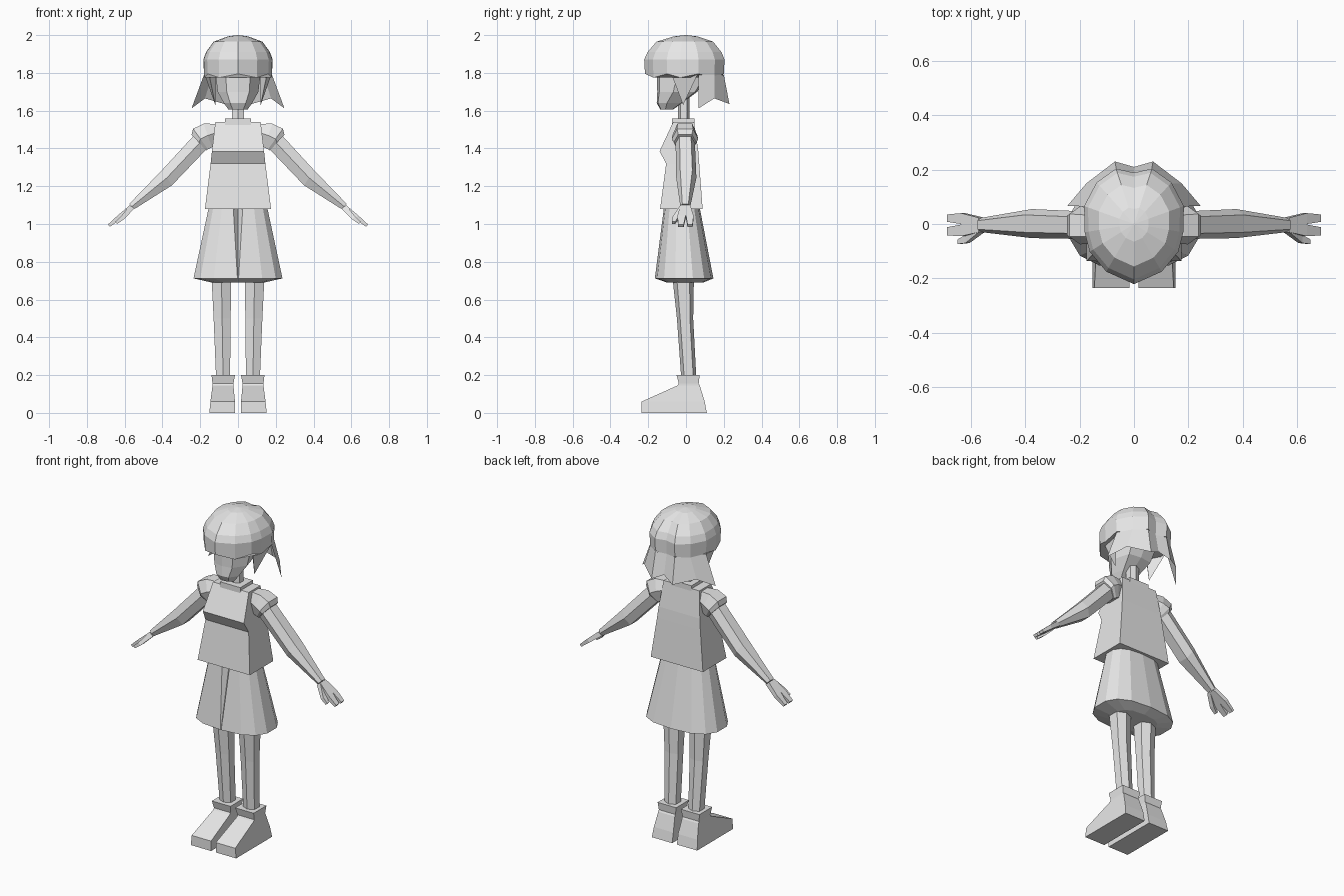
import bpy, bmesh, math

if "Cube" in bpy.data.objects:
    bpy.data.objects.remove(bpy.data.objects["Cube"])

grey = bpy.data.materials.new("light_grey")
grey.use_nodes = True
colour = (0.8, 0.8, 0.8, 1)
grey.diffuse_color = colour
grey.node_tree.nodes["Principled BSDF"].inputs["Base Color"].default_value = colour


def finish(name, bm, mirror=False):
    """Turn a bmesh into a flat shaded object, optionally mirrored across x."""
    bmesh.ops.recalc_face_normals(bm, faces=bm.faces[:])
    mesh = bpy.data.meshes.new(name)
    bm.to_mesh(mesh)
    bm.free()
    mesh.materials.append(grey)
    obj = bpy.data.objects.new(name, mesh)
    bpy.context.collection.objects.link(obj)
    if mirror:
        modifier = obj.modifiers.new("Mirror", "MIRROR")
        modifier.use_mirror_merge = False
    return obj


def loft(name, rings, mirror=False):
    """Skin a stack of equal rings and close both ends."""
    bm = bmesh.new()
    loops = [[bm.verts.new(p) for p in ring] for ring in rings]
    for low, high in zip(loops, loops[1:]):
        for i in range(len(low)):
            j = (i + 1) % len(low)
            bm.faces.new((low[i], low[j], high[j], high[i]))
    bm.faces.new(loops[0])
    bm.faces.new(loops[-1])
    return finish(name, bm, mirror)


def symmetric(half):
    """Complete a ring given from front centre to back centre."""
    return half + [(-x, y, z) for x, y, z in half[-2:0:-1]]


BOX = [(0, 0), (1, 0), (1, 1), (0, 1)]
HEX = [(0.5, 0), (0.95, 0.2), (0.95, 0.8), (0.5, 1), (0.05, 0.8), (0.05, 0.2)]


def section(a, b, front, back, shape=HEX):
    """Cross-section between two (x, z) points, spanning front to back in y."""
    return [(a[0] + (b[0] - a[0]) * s, front + (back - front) * t,
             a[1] + (b[1] - a[1]) * s) for s, t in shape]


def level(z, left, right, front, back, shape=BOX):
    return section((left, z), (right, z), front, back, shape)


# Shirt with a projecting chest, collar and neck
loft("shirt", [level(z, -w, w, f, b) for z, w, f, b in [
    (1.08, 0.175, -0.137, 0.088), (1.32, 0.145, -0.105, 0.07),
    (1.385, 0.138, -0.14, 0.065), (1.54, 0.12, -0.068, 0.043)]])
loft("collar", [level(z, -0.068, 0.068, -0.075, 0.045) for z in (1.52, 1.558)])
loft("neck", [level(z, -0.035, 0.035, -0.042, 0.018, HEX) for z in (1.54, 1.75)])


# Skirt with a narrow front pleat
def skirt_ring(z, width, front, back, pleat, fold):
    middle, depth = (front + back) / 2, (back - front) / 2
    half = [(0, front + fold, z), (pleat, front, z)]
    for i in range(1, 8):
        angle = math.pi * i / 7.0
        x = width * abs(math.sin(angle)) ** 0.75
        c = math.cos(angle)
        y = middle - depth * math.copysign(abs(c) ** 0.8, c)
        half.append((0 if i == 7 else x, y, z))
    return symmetric(half)


loft("skirt", [skirt_ring(1.1, 0.155, -0.115, 0.07, 0.026, 0.035),
               skirt_ring(0.712, 0.24, -0.165, 0.145, 0.003, 0.002),
               skirt_ring(0.69, 0.14, -0.1, 0.09, 0.002, 0.002)])

# Legs and boots
loft("leg", [level(z, l, r, f, b, HEX) for z, l, r, f, b in [
    (0.72, 0.03, 0.146, -0.072, 0.042), (0.5, 0.034, 0.134, -0.048, 0.038),
    (0.18, 0.038, 0.12, -0.025, 0.055)]], True)
loft("boot", [level(z, l, r, f, b) for z, l, r, f, b in [
    (0, 0.016, 0.152, -0.235, 0.11), (0.06, 0.016, 0.146, -0.235, 0.099),
    (0.145, 0.024, 0.135, -0.045, 0.073), (0.155, 0.024, 0.135, -0.038, 0.067),
    (0.2, 0.016, 0.14, -0.05, 0.072)]], True)

# Puffed sleeves and arms
loft("sleeve", [section((0.1, 1.535), (0.1, 1.44), -0.05, 0.04),
                section((0.185, 1.538), (0.135, 1.4), -0.072, 0.06),
                section((0.242, 1.51), (0.155, 1.39), -0.075, 0.065),
                section((0.25, 1.478), (0.165, 1.385), -0.065, 0.055)], True)
loft("arm", [section((0.235, 1.475), (0.165, 1.39), -0.055, 0.047),
             section((0.405, 1.29), (0.347, 1.2), -0.052, 0.055),
             section((0.577, 1.108), (0.546, 1.078), -0.03, 0.023)], True)

# Hands: palm, two wide fingers and a thumb
wrist = ((0.572, 1.1), (0.55, 1.08))
knuckle = ((0.637, 1.045), (0.62, 1.028))
tip = ((0.688, 0.998), (0.678, 0.985))
loft("palm", [section(*wrist, -0.03, 0.023, BOX),
              section(*knuckle, -0.045, 0.04, BOX)], True)
for name, root, end in [("rear_finger", (0, 0.04), (0.008, 0.035)),
                        ("front_finger", (-0.045, -0.002), (-0.042, -0.012))]:
    loft(name, [section(*knuckle, *root, BOX), section(*tip, *end, BOX)], True)
loft("thumb", [section(*wrist, -0.03, -0.005, BOX),
               section((0.62, 1.04), (0.605, 1.025), -0.07, -0.04, BOX),
               section((0.65, 1.012), (0.64, 1), -0.074, -0.057, BOX)], True)


# Head tapering to the chin
def head_ring(z, width, front, back):
    depth = back - front
    return symmetric([(0, front, z), (width * 0.55, front + depth * 0.05, z),
                      (width, front + depth * 0.4, z),
                      (width * 0.7, back - depth * 0.05, z), (0, back, z)])


loft("head", [head_ring(*r) for r in [
    (1.605, 0.05, -0.135, -0.07), (1.64, 0.075, -0.155, -0.02),
    (1.7, 0.108, -0.152, 0.06), (1.8, 0.12, -0.155, 0.12),
    (1.88, 0.11, -0.14, 0.12)]])

# Hair cap: crown, widest ring and wavy fringe follow one outline
outline = [(0, -0.217), (0.1, -0.172), (0.16, -0.1), (0.178, -0.03),
           (0.18, 0.065), (0.135, 0.15), (0.065, 0.2), (0, 0.185)]


def hair_ring(scale, z, wave=0.0):
    return symmetric([(x * scale, y * scale, z + wave * (-1) ** i)
                      for i, (x, y) in enumerate(outline)])


loft("hair_cap", [hair_ring(1, 1.785, 0.01), hair_ring(1.02, 1.87),
                  hair_ring(0.94, 1.91), hair_ring(0.72, 1.965),
                  hair_ring(0.3, 1.993), hair_ring(0.02, 2)])

# Flared back hair ending in points
rim = [(x, y, 1.79) for x, y in outline[4:]]
tips = [(0.246, 0.066, 1.612), (0.175, 0.15, 1.665),
        (0.07, 0.23, 1.635), (0, 0.21, 1.67)]
bm = bmesh.new()
for side in (1, -1):
    upper, lower = [[bm.verts.new((side * x, y, z)) for x, y, z in row]
                    for row in (rim, tips)]
    for i in range(3):
        bm.faces.new((upper[i], upper[i + 1], lower[i + 1], lower[i]))
bmesh.ops.remove_doubles(bm, verts=bm.verts[:], dist=0.001)
finish("back_hair", bm)

# Pointed locks beside the face
bm = bmesh.new()
front, rear, inner, point = [bm.verts.new(p) for p in [
    (0.155, -0.08, 1.8), (0.18, 0.065, 1.8), (0.12, -0.04, 1.8),
    (0.12, -0.015, 1.63)]]
for a, b in [(front, rear), (rear, inner), (inner, front)]:
    bm.faces.new((a, b, point))
finish("side_lock", bm, True)
